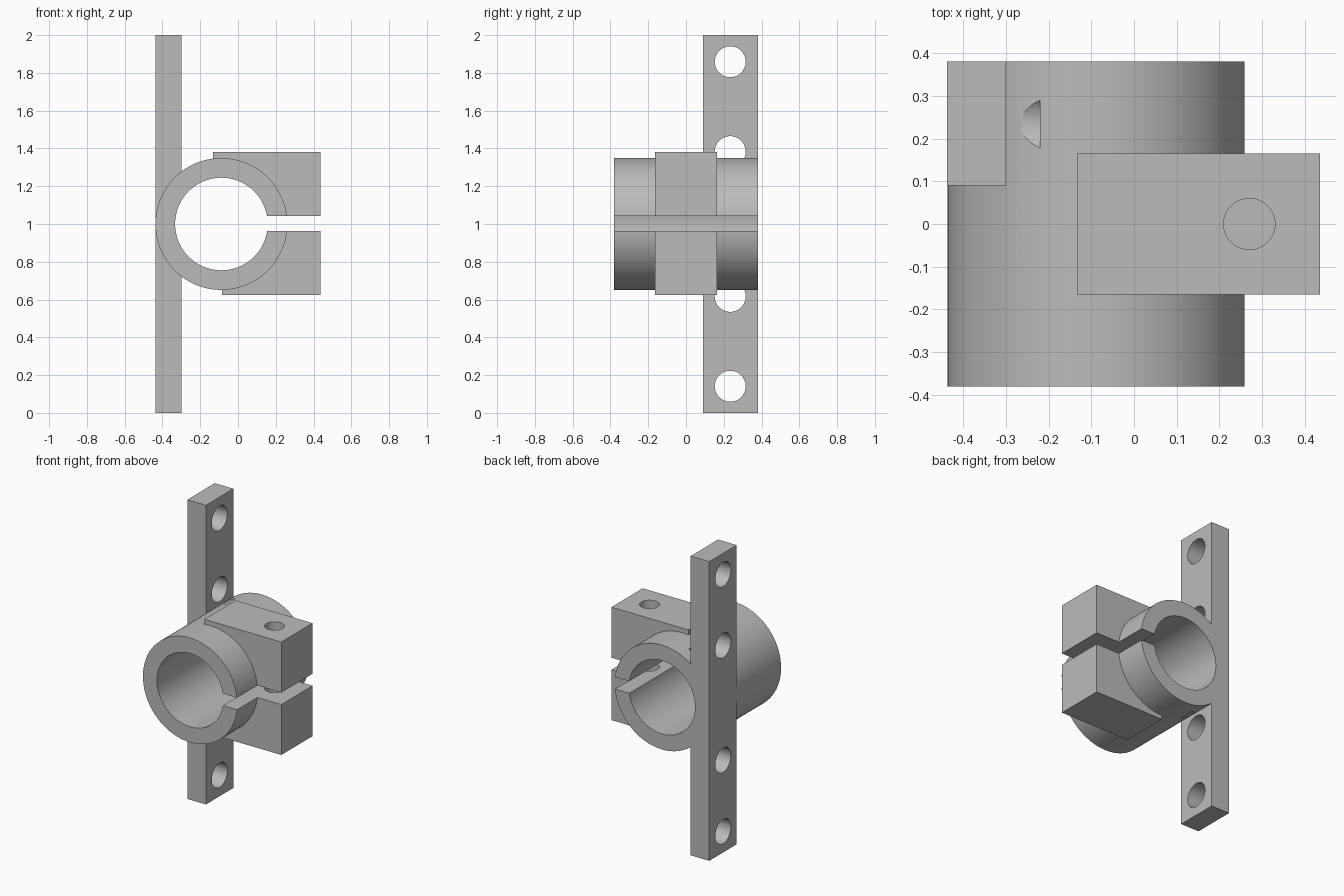
import bpy, math
from mathutils import Vector

if "Cube" in bpy.data.objects:
    bpy.data.objects.remove(bpy.data.objects["Cube"])

TUBE_X, TUBE_Z = -0.088, 1.0
grey = bpy.data.materials.new("plain grey")
grey.diffuse_color = (0.5, 0.5, 0.5, 1)
grey.use_nodes = True
grey.node_tree.nodes["Principled BSDF"].inputs["Base Color"].default_value = grey.diffuse_color


def box(name, lo, hi):
    lo, hi = Vector(lo), Vector(hi)
    bpy.ops.mesh.primitive_cube_add(size=1, location=(lo + hi) / 2)
    ob = bpy.context.object
    ob.name = name
    ob.scale = hi - lo
    bpy.ops.object.transform_apply(location=True, rotation=True, scale=True)
    return ob


def rod(name, axis, centre, radius, length, sides=64):
    rot = {"x": (0, math.pi / 2, 0), "y": (math.pi / 2, 0, 0), "z": (0, 0, 0)}[axis]
    bpy.ops.mesh.primitive_cylinder_add(vertices=sides, radius=radius, depth=length,
                                        location=centre, rotation=rot)
    ob = bpy.context.object
    ob.name = name
    bpy.ops.object.transform_apply(location=True, rotation=True, scale=True)
    return ob


def combine(target, tool, operation):
    bpy.context.view_layer.objects.active = target
    mod = target.modifiers.new("combine", "BOOLEAN")
    mod.operation, mod.solver, mod.object = operation, "EXACT", tool
    bpy.ops.object.modifier_apply(modifier=mod.name)
    bpy.data.objects.remove(tool, do_unlink=True)


# Solid barrel, joined with the mounting bar and the two clamp lugs
body = rod("split_clamp_bracket", "y", (TUBE_X, 0, TUBE_Z), 0.349, 0.76, 128)
combine(body, box("mounting_bar", (-0.438, 0.09, 0), (-0.30, 0.38, 2)), "UNION")
combine(body, box("upper_lug", (-0.133, -0.165, 1.0), (0.436, 0.165, 1.38)), "UNION")
combine(body, box("lower_lug", (-0.085, -0.165, 0.625), (0.436, 0.165, 1.01)), "UNION")

# Main bore and clamping slot
combine(body, rod("bore", "y", (TUBE_X, 0, TUBE_Z), 0.245, 1.0, 128), "DIFFERENCE")
combine(body, box("slot", (0, -0.5, 0.962), (0.6, 0.5, 1.042)), "DIFFERENCE")

# Clamp screw hole: through the upper lug, blind in the lower one
combine(body, rod("screw_hole", "z", (0.27, 0, 1.13), 0.06, 0.70), "DIFFERENCE")

# Bar fixing holes, mirrored about the barrel
for offset in (0.383, 0.859):
    for side in (-1, 1):
        combine(body, rod("bar_hole", "x", (-0.37, 0.234, 1 + side * offset), 0.082, 0.3),
                "DIFFERENCE")

# Finish
body.data.materials.clear()
body.data.materials.append(grey)
bpy.ops.object.select_all(action="DESELECT")
body.select_set(True)
bpy.context.view_layer.objects.active = body
bpy.ops.object.shade_smooth_by_angle(angle=math.radians(30))
